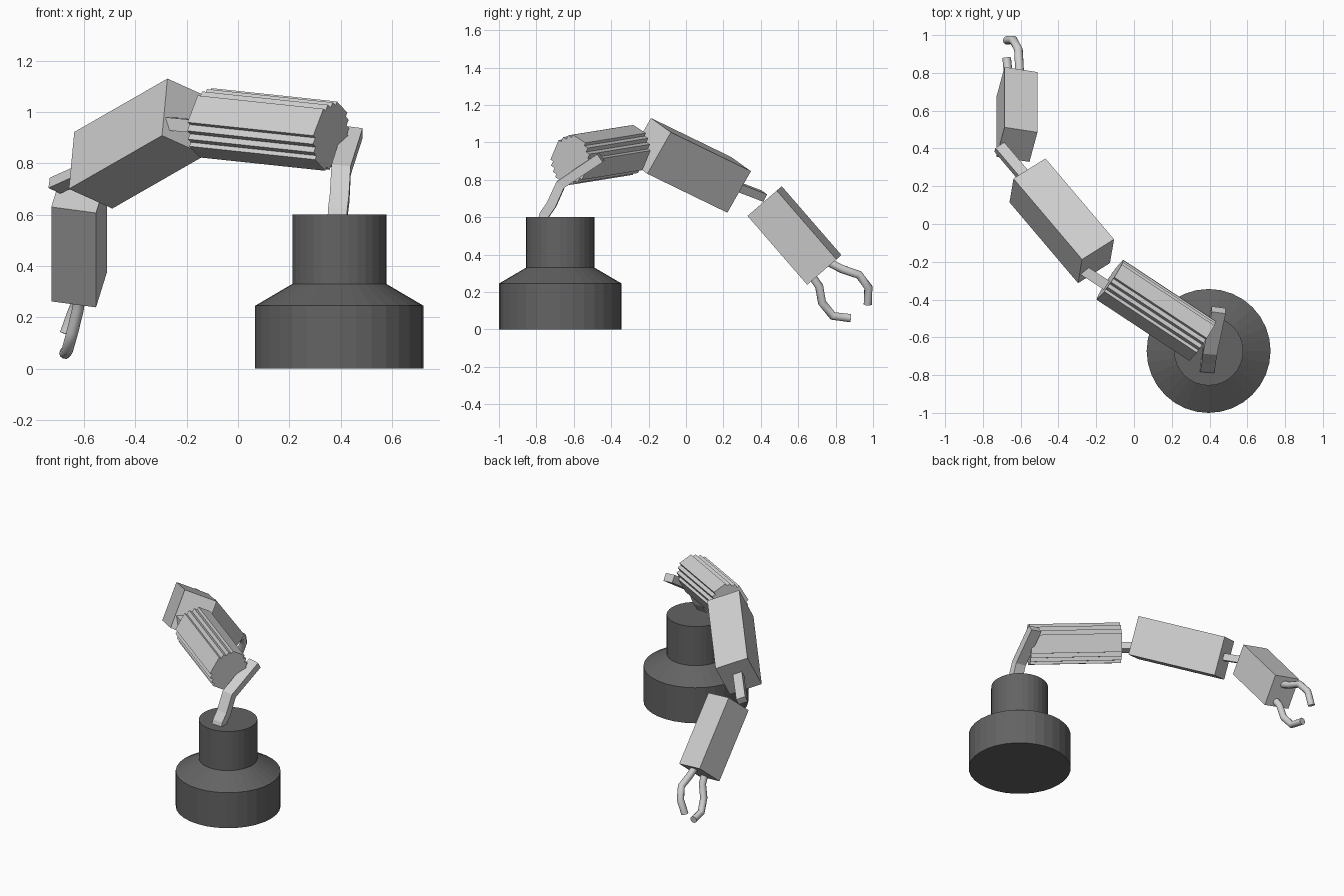
import bpy, bmesh, math
from mathutils import Vector

if "Cube" in bpy.data.objects:
    bpy.data.objects.remove(bpy.data.objects["Cube"])


def material(name, grey):
    m = bpy.data.materials.new(name)
    m.diffuse_color = (grey, grey, grey, 1)
    m.use_nodes = True
    m.node_tree.nodes["Principled BSDF"].inputs["Base Color"].default_value = m.diffuse_color
    return m


LIGHT = material("light grey", 0.63)
DARK = material("dark grey", 0.125)


def sweep(name, section, path, side, mat, scales=None, smooth=False):
    """Sweep a closed 2D section along a path; side is the section's first axis."""
    path = [Vector(p) for p in path]
    scales = scales or [1] * len(path)
    bm = bmesh.new()
    rings = []
    for i, p in enumerate(path):
        tangents = []
        if i > 0:
            tangents.append((p - path[i - 1]).normalized())
        if i < len(path) - 1:
            tangents.append((path[i + 1] - p).normalized())
        t = sum(tangents, Vector()).normalized()
        s = Vector(side)
        s = (s - t * s.dot(t)).normalized()
        n = t.cross(s)
        rings.append([bm.verts.new(p + (s * a + n * b) * scales[i]) for a, b in section])
    k = len(section)
    for r0, r1 in zip(rings, rings[1:]):
        for j in range(k):
            bm.faces.new((r0[j], r0[(j + 1) % k], r1[(j + 1) % k], r1[j]))
    bm.faces.new(rings[0][::-1])
    bm.faces.new(rings[-1])
    bmesh.ops.recalc_face_normals(bm, faces=bm.faces)
    me = bpy.data.meshes.new(name)
    bm.to_mesh(me)
    bm.free()
    me.materials.append(mat)
    ob = bpy.data.objects.new(name, me)
    bpy.context.collection.objects.link(ob)
    if smooth:
        bpy.ops.object.select_all(action='DESELECT')
        ob.select_set(True)
        bpy.context.view_layer.objects.active = ob
        bpy.ops.object.shade_smooth_by_angle(angle=math.radians(40))
    return ob


def rect(w, h):
    return [(-w / 2, -h / 2), (w / 2, -h / 2), (w / 2, h / 2), (-w / 2, h / 2)]


def circle(r, n):
    return [(r * math.cos(2 * math.pi * i / n), r * math.sin(2 * math.pi * i / n)) for i in range(n)]


def ends(centre, axis):
    c, a = Vector(centre), Vector(axis) / 2
    return [c - a, c + a]


# Stepped pedestal
BX, BY = 0.395, -0.672
sweep("base", circle(1, 32),
      [(BX, BY, 0), (BX, BY, 0.245), (BX, BY, 0.33), (BX, BY, 0.60)],
      (1, 0, 0), DARK, scales=[0.328, 0.328, 0.183, 0.183])

# Bent link from pedestal to upper arm
sweep("shoulder_link", rect(0.075, 0.052),
      [(0.388, -0.765, 0.58), (0.39, -0.755, 0.615), (0.396, -0.72, 0.665),
       (0.402, -0.67, 0.775), (0.448, -0.455, 0.92)],
      (1, -0.1, -0.1), LIGHT)

# Upper arm: box whose four long edges are cut into stairs
stairs = [(0.112, 0.06), (0.094, 0.06), (0.094, 0.088), (0.07, 0.088),
          (0.07, 0.112), (0.045, 0.112), (0.045, 0.13)]
ribbed = (stairs + [(-a, b) for a, b in stairs[::-1]]
          + [(-a, -b) for a, b in stairs] + [(a, -b) for a, b in stairs[::-1]])
sweep("upper_arm", ribbed, ends((0.118, -0.457, 0.932), (0.49, -0.323, -0.052)),
      (-0.445, -0.754, 0.483), LIGHT)

# Elbow bar
sweep("elbow_bar", rect(0.055, 0.05), [(-0.275, -0.24, 0.955), (-0.09, -0.36, 0.937)],
      (0.55, 0.835, 0), LIGHT)

# Forearm box
sweep("forearm", rect(0.214, 0.256), ends((-0.3825, 0.017, 0.877), (-0.363, 0.428, -0.208)),
      (0.169, 0.104, -0.075), LIGHT)

# Wrist bar
sweep("wrist_bar", rect(0.06, 0.045), [(-0.52, 0.18, 0.80), (-0.713, 0.408, 0.713)],
      (0.169, 0.104, -0.075), LIGHT)

# Hand box
sweep("hand", rect(0.178, 0.211), ends((-0.6195, 0.58, 0.502), (0, 0.319, -0.368)),
      (0.174, -0.027, -0.023), LIGHT)

# Two curved gripper fingers
sweep("finger_upper", circle(0.023, 10),
      [(-0.604, 0.75, 0.365), (-0.607, 0.835, 0.322), (-0.612, 0.925, 0.292),
       (-0.64, 0.975, 0.225), (-0.672, 0.972, 0.135)],
      (1, 0, 0), LIGHT, smooth=True)
sweep("finger_lower", circle(0.023, 10),
      [(-0.612, 0.65, 0.32), (-0.624, 0.712, 0.23), (-0.645, 0.727, 0.144),
       (-0.665, 0.785, 0.072), (-0.674, 0.88, 0.06)],
      (1, 0, 0), LIGHT, smooth=True)
